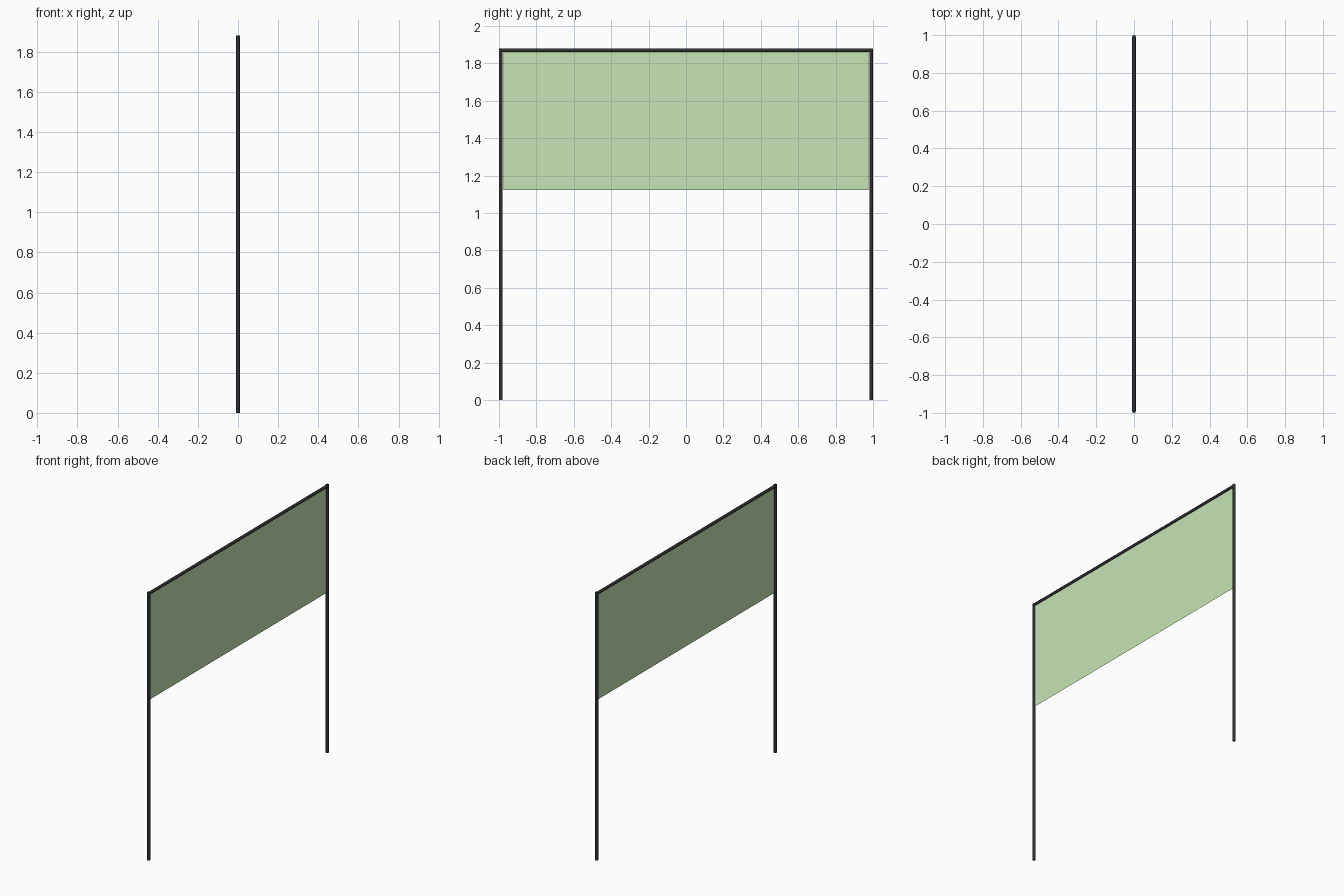
import bpy
import math

if "Cube" in bpy.data.objects:
    bpy.data.objects.remove(bpy.data.objects["Cube"])

R = 0.01          # tube radius
HEIGHT = 1.88
PANEL_BOTTOM = 1.122
HALF_W = 0.977    # half width of the panel
PANEL_TOP = HEIGHT - 2 * R


def material(name, color):
    mat = bpy.data.materials.new(name)
    mat.diffuse_color = (*color, 1)
    mat.use_nodes = True
    mat.node_tree.nodes["Principled BSDF"].inputs["Base Color"].default_value = mat.diffuse_color
    return mat


def tube(name, center, length, mat, tilt=0.0):
    bpy.ops.mesh.primitive_cylinder_add(vertices=16, radius=R, depth=length,
                                        location=center, rotation=(tilt, 0, 0))
    obj = bpy.context.object
    obj.name = name
    obj.data.materials.append(mat)
    bpy.ops.object.shade_smooth_by_angle(angle=math.radians(40))
    return obj


dark = material("dark_metal", (0.03, 0.03, 0.03))
green = material("pale_green", (0.57, 0.78, 0.46))

# Two upright posts
for side, name in ((-1, "front_post"), (1, "back_post")):
    tube(name, (0, side * (1 - R), HEIGHT / 2), HEIGHT, dark)

# Top rail joining the posts
tube("top_rail", (0, 0, HEIGHT - R), 2 - 2 * R, dark, math.pi / 2)

# Single-sheet banner hung inside the frame
bpy.ops.mesh.primitive_plane_add(size=1, location=(0, 0, (PANEL_TOP + PANEL_BOTTOM) / 2),
                                 rotation=(0, math.pi / 2, 0))
panel = bpy.context.object
panel.name = "banner_panel"
panel.scale = (PANEL_TOP - PANEL_BOTTOM, 2 * HALF_W, 1)
bpy.ops.object.transform_apply(location=False, rotation=True, scale=True)
panel.data.materials.append(green)
